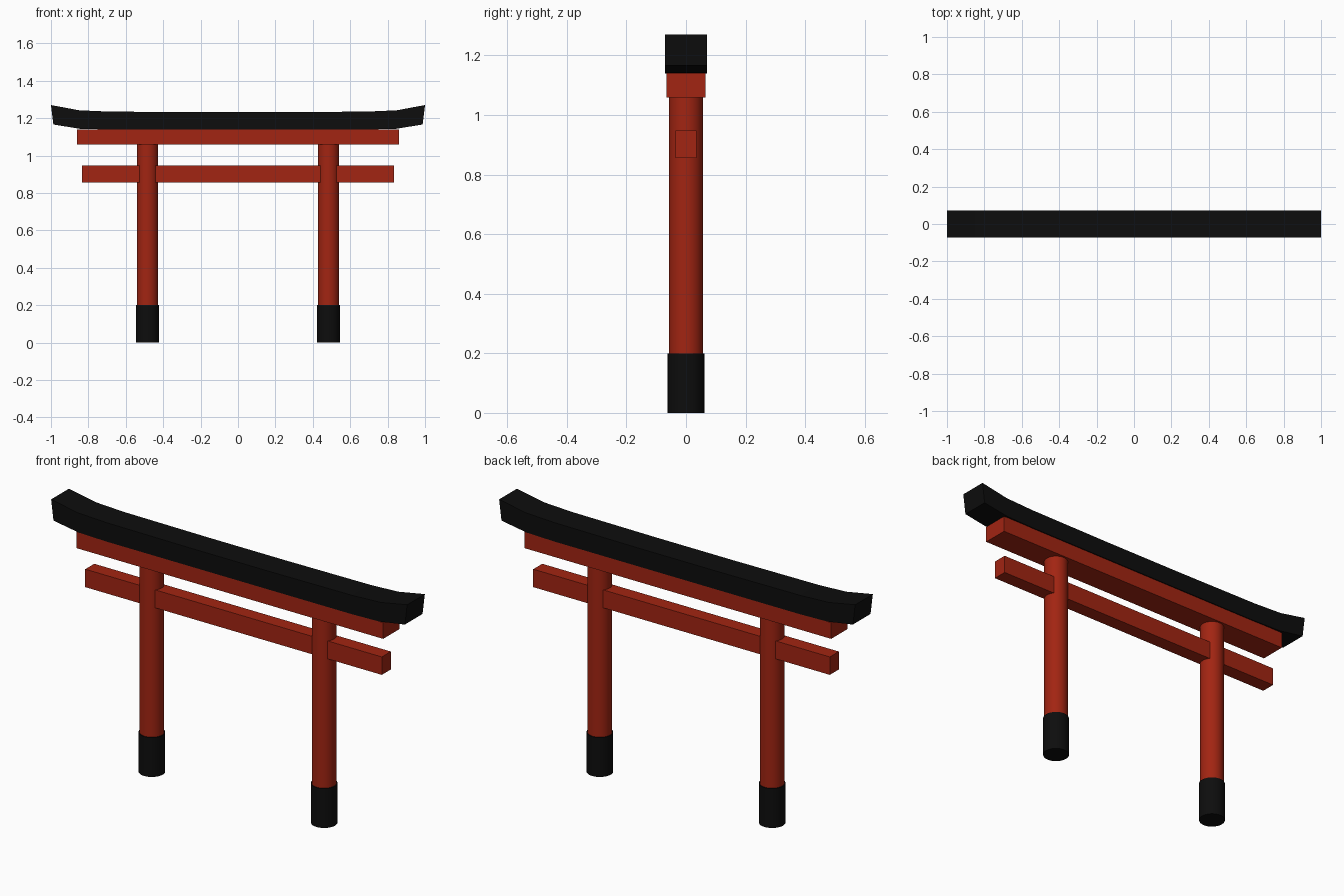
import bpy, bmesh

if "Cube" in bpy.data.objects:
    bpy.data.objects.remove(bpy.data.objects["Cube"])


def material(name, rgb):
    m = bpy.data.materials.new(name)
    m.diffuse_color = (*rgb, 1)
    m.use_nodes = True
    m.node_tree.nodes["Principled BSDF"].inputs["Base Color"].default_value = m.diffuse_color
    return m


RED = material("vermilion", (0.36, 0.018, 0.006))
BLACK = material("black", (0.004, 0.004, 0.004))


def beam(name, half_x, half_y, z0, z1, mat):
    bpy.ops.mesh.primitive_cube_add(size=1, location=(0, 0, (z0 + z1) / 2))
    ob = bpy.context.object
    ob.name = name
    ob.scale = (2 * half_x, 2 * half_y, z1 - z0)
    ob.data.materials.append(mat)


def column(name, x, radius, z0, z1, mat):
    bpy.ops.mesh.primitive_cylinder_add(
        vertices=32, radius=radius, depth=z1 - z0, location=(x, 0, (z0 + z1) / 2))
    ob = bpy.context.object
    ob.name = name
    ob.data.materials.append(mat)
    bpy.ops.object.shade_smooth_by_angle()


# Pillars with black foot sleeves
for side, x in (("left", -0.484), ("right", 0.484)):
    column(side + "_pillar", x, 0.057, 0.195, 1.06, RED)
    column(side + "_pillar_foot", x, 0.0615, 0, 0.2, BLACK)

# Lower tie beam and upper beam
beam("tie_beam", 0.833, 0.036, 0.856, 0.947, RED)
beam("upper_beam", 0.862, 0.066, 1.058, 1.14, RED)

# Curved top lintel: half profile mirrored in x, extruded along y
top = [(0.22, 1.232), (0.69, 1.235), (0.85, 1.242), (1.0, 1.27)]
bottom = [(0.22, 1.139), (0.69, 1.139), (0.845, 1.143), (0.987, 1.166)]
outline = (top[::-1] + [(-x, z) for x, z in top]
           + [(-x, z) for x, z in bottom[::-1]] + bottom)
bm = bmesh.new()
n = len(top) * 2
rings = [[bm.verts.new((x, y, z)) for x, z in outline] for y in (-0.071, 0.071)]
front, back = rings
count = len(outline)
for i in range(count):
    j = (i + 1) % count
    bm.faces.new((front[i], front[j], back[j], back[i]))
for ring in rings:
    for i in range(n - 1):
        bm.faces.new((ring[i], ring[i + 1], ring[count - 2 - i], ring[count - 1 - i]))
bmesh.ops.recalc_face_normals(bm, faces=bm.faces)
mesh = bpy.data.meshes.new("top_lintel")
bm.to_mesh(mesh)
bm.free()
mesh.materials.append(BLACK)
bpy.context.collection.objects.link(bpy.data.objects.new("top_lintel", mesh))
